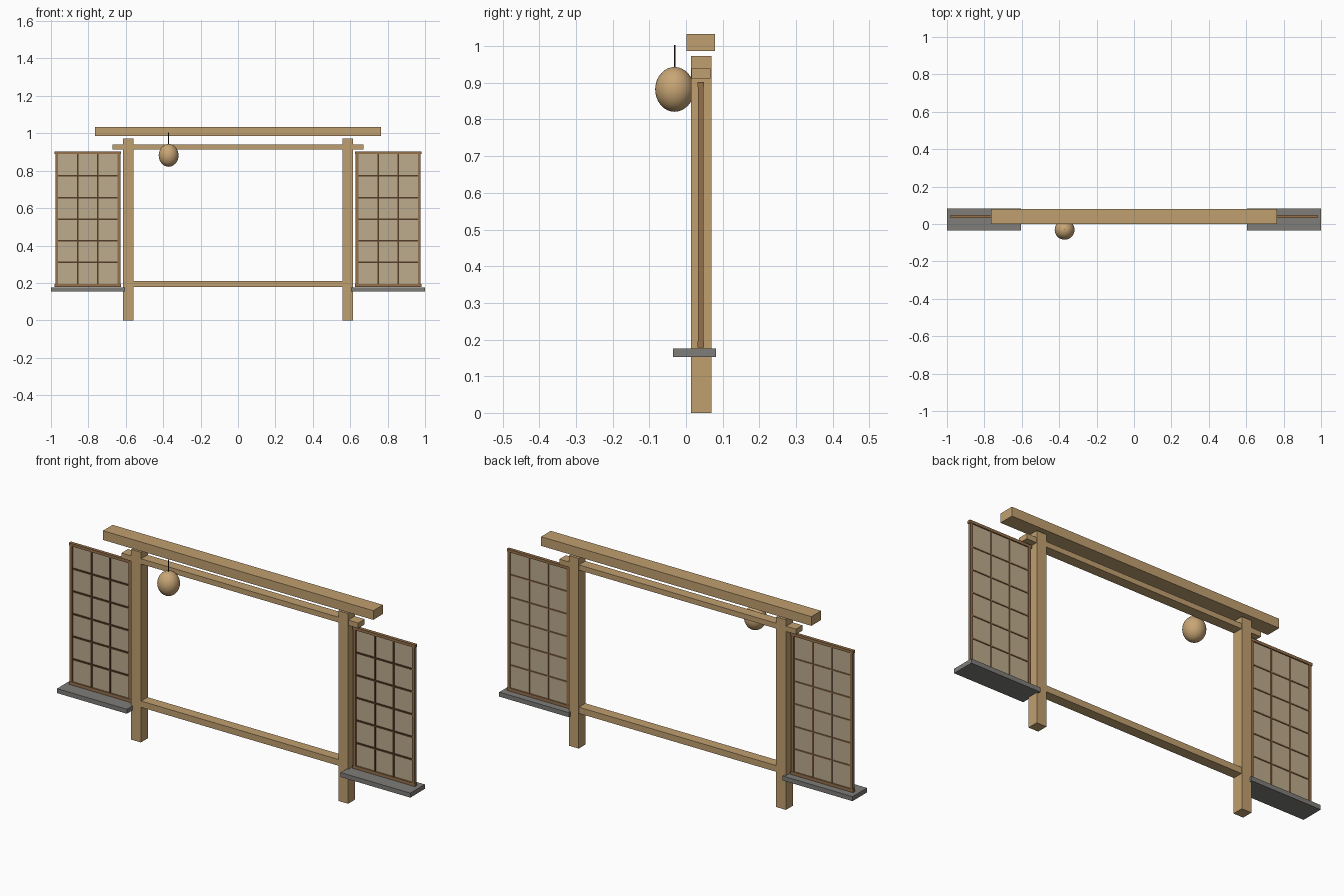
import bpy

cube = bpy.data.objects.get("Cube")
if cube:
    bpy.data.objects.remove(cube, do_unlink=True)


def material(name, rgb):
    m = bpy.data.materials.new(name)
    m.use_nodes = True
    color = (*rgb, 1)
    m.diffuse_color = color
    m.node_tree.nodes["Principled BSDF"].inputs["Base Color"].default_value = color
    return m


WOOD = material("light wood", (0.53, 0.35, 0.16))
FRAME = material("brown wood", (0.30, 0.16, 0.07))
DARK = material("dark wood", (0.09, 0.045, 0.02))
PAPER = material("paper", (0.51, 0.41, 0.27))
STONE = material("grey stone", (0.21, 0.205, 0.19))
LANTERN = material("lantern paper", (0.58, 0.38, 0.18))
CORD = material("cord", (0.04, 0.03, 0.02))


def box(name, x, y, z, mat):
    """Box from (min, max) ranges on each axis."""
    center = [(a + b) / 2 for a, b in (x, y, z)]
    bpy.ops.mesh.primitive_cube_add(size=1, location=center)
    ob = bpy.context.object
    ob.name = name
    ob.scale = [abs(b - a) for a, b in (x, y, z)]
    bpy.ops.object.transform_apply(location=False, rotation=False, scale=True)
    ob.data.materials.append(mat)
    return ob


# Gate: top beam, two rails, two posts
POST_Y = (0.013, 0.069)
RAIL_Y = (0.015, 0.067)
box("top_beam", (-0.765, 0.765), (0.001, 0.079), (0.986, 1.033), WOOD)
box("upper_rail", (-0.67, 0.67), RAIL_Y, (0.912, 0.939), WOOD)
box("lower_rail", (-0.57, 0.57), RAIL_Y, (0.179, 0.211), WOOD)


def side_set(side, s):
    """Post, ledge and paper screen; s is the sign of x."""
    def part(name, x, y, z, mat):
        box(f"{side}_{name}", (s * x[0], s * x[1]), y, z, mat)

    part("post", (0.559, 0.614), POST_Y, (0, 0.973), WOOD)
    part("ledge", (0.605, 1), (-0.035, 0.082), (0.153, 0.176), STONE)

    # Screen frame
    x0, x1, z0, z1 = 0.625, 0.98, 0.178, 0.902
    depth = (0.032, 0.049)
    part("screen_top", (x0, x1), depth, (z1 - 0.014, z1), FRAME)
    part("screen_bottom", (x0, x1), depth, (z0, z0 + 0.016), FRAME)
    part("inner_stile", (x0 + 0.004, x0 + 0.018), (0.033, 0.048), (z0, z1 - 0.01), FRAME)
    part("outer_stile", (x1 - 0.018, x1 - 0.004), (0.033, 0.048), (z0, z1 - 0.01), FRAME)
    part("paper", (x0 + 0.01, x1 - 0.01), (0.039, 0.043), (z0 + 0.01, z1 - 0.01), PAPER)

    # Lattice bars: dark on the front, brown on the back
    left, right = x0 + 0.018, x1 - 0.018
    low, high = z0 + 0.016, z1 - 0.014
    for face, y, h, mat in (("front", (0.034, 0.04), 0.004, DARK),
                            ("back", (0.042, 0.047), 0.003, FRAME)):
        for i in (1, 2):
            x = left + (right - left) * i / 3
            part(f"{face}_upright_{i}", (x - h, x + h), y, (low, high), mat)
        for i in range(1, 6):
            z = low + (high - low) * i / 6
            part(f"{face}_crossbar_{i}", (left, right), y, (z - h, z + h), mat)


side_set("left", 1)
side_set("right", -1)

# Hanging lantern and its cord
LX, LY = -0.371, -0.031
bpy.ops.mesh.primitive_uv_sphere_add(segments=32, ring_count=16, radius=1, location=(LX, LY, 0.882))
lantern = bpy.context.object
lantern.name = "lantern"
lantern.scale = (0.053, 0.053, 0.061)
bpy.ops.object.transform_apply(location=False, rotation=False, scale=True)
bpy.ops.object.shade_smooth()
lantern.data.materials.append(LANTERN)

bpy.ops.mesh.primitive_cylinder_add(vertices=8, radius=0.002, depth=0.068, location=(LX, LY, 0.969))
cord = bpy.context.object
cord.name = "lantern_cord"
cord.data.materials.append(CORD)
